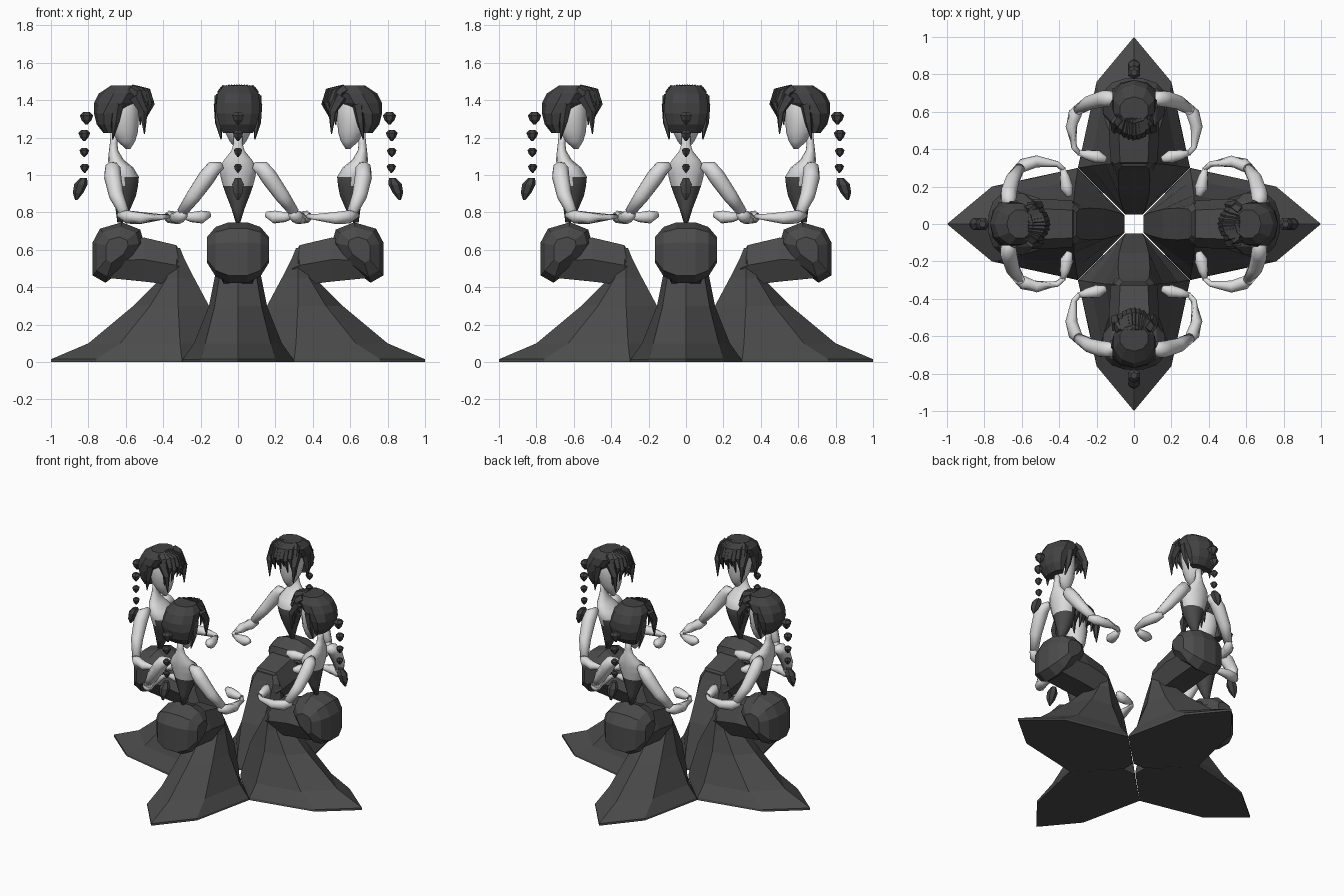
import bpy, bmesh, math
from mathutils import Vector

if "Cube" in bpy.data.objects:
    bpy.data.objects.remove(bpy.data.objects["Cube"])


def material(name, v):
    m = bpy.data.materials.new(name)
    m.diffuse_color = (v, v, v, 1)
    m.use_nodes = True
    m.node_tree.nodes["Principled BSDF"].inputs["Base Color"].default_value = m.diffuse_color
    return m


SKIN = material("pale skin", 0.72)
CLOTH = material("charcoal cloth", 0.07)
HAIR = material("dark hair", 0.055)


def loft(bm, rings):
    """Skin a list of equal-length rings and cap both ends."""
    vr = [[bm.verts.new(p) for p in r] for r in rings]
    n = len(vr[0])
    for a, b in zip(vr, vr[1:]):
        for i in range(n):
            j = (i + 1) % n
            bm.faces.new((a[i], a[j], b[j], b[i]))
    bm.faces.new(vr[0])
    bm.faces.new(vr[-1])


def oval(x0, x1, w, z, n=8):
    """Horizontal ring spanning x0..x1 and -w..w."""
    c, r = (x0 + x1) / 2, (x1 - x0) / 2
    return [(c + r * math.cos(t), w * math.sin(t), z)
            for t in (2 * math.pi * i / n for i in range(n))]


def tube(bm, pts, radii, n=8):
    """Tapered tube through points."""
    P = [Vector(p) for p in pts]
    rings = []
    for i, p in enumerate(P):
        d = (P[min(i + 1, len(P) - 1)] - P[max(i - 1, 0)]).normalized()
        u = d.cross(Vector((1, 0.05, 0.3))).normalized()
        v = d.cross(u)
        rings.append([p + radii[i] * (u * math.cos(t) + v * math.sin(t))
                      for t in (2 * math.pi * k / n for k in range(n))])
    loft(bm, rings)


def part(name, build, mats, smooth=False, rule=None):
    """Build one part of the left figure, then repeat it round the ring."""
    bm = bmesh.new()
    build(bm)
    bmesh.ops.recalc_face_normals(bm, faces=bm.faces)
    for f in bm.faces:
        f.smooth = smooth
        if rule:
            f.material_index = rule(f.calc_center_median())
    me = bpy.data.meshes.new(name)
    bm.to_mesh(me)
    bm.free()
    for m in mats:
        me.materials.append(m)
    for k in range(4):
        o = bpy.data.objects.new(f"{name}_{k + 1}", me)
        o.rotation_euler.z = k * math.pi / 2
        bpy.context.collection.objects.link(o)


# Flared skirt: kite sections (z, tail x, rear side, front side, inner edge)
def skirt(bm):
    rows = [(0.0, -1.0, -.76, .20, -.30, .30, -.05, .045),
            (0.015, -1.0, -.76, .20, -.30, .295, -.05, .045),
            (0.10, -.80, -.63, .175, -.31, .235, -.08, .06),
            (0.30, -.56, -.47, .125, -.32, .155, -.155, .08),
            (0.45, -.41, -.38, .10, -.32, .125, -.235, .085),
            (0.56, -.38, -.37, .09, -.32, .11, -.29, .08),
            (0.61, -.36, -.35, .07, -.33, .08, -.31, .06)]
    loft(bm, [[(t, 0, z), (a, b, z), (c, d, z), (e, f, z),
               (e, -f, z), (c, -d, z), (a, -b, z)]
              for z, t, a, b, c, d, e, f in rows])


# Thighs: one six-sided block from hip to knee
def thighs(bm):
    rows = [(-.70, .45, .64, .13), (-.50, .43, .665, .135),
            (-.33, .41, .625, .125), (-.29, .44, .56, .10)]
    loft(bm, [[(x, w, (a + b) / 2), (x, .6 * w, b), (x, -.6 * w, b),
               (x, -w, (a + b) / 2), (x, -.6 * w, a), (x, .6 * w, a)]
              for x, a, b, w in rows])


# Hips: side profile lofted across the width
def hips(bm):
    prof = [(-.78, .46), (-.78, .64), (-.74, .715), (-.62, .75),
            (-.52, .71), (-.50, .64), (-.56, .53), (-.71, .42)]
    cx, cz = -.65, .61
    loft(bm, [[(cx + s * (x - cx), y, cz + s * (z - cz)) for x, z in prof]
              for y, s in ((-.165, .42), (-.12, .8), (-.05, .98),
                           (.05, .98), (.12, .8), (.165, .42))])


# Torso and thin neck, with the bodice coloured low at the back, high in front
def torso(bm):
    loft(bm, [oval(a, b, w, z, 12) for a, b, w, z in (
        (-.645, -.615, .012, .745), (-.655, -.575, .035, .82),
        (-.665, -.545, .062, .89), (-.672, -.535, .08, .94),
        (-.685, -.53, .093, .99), (-.69, -.56, .10, 1.04),
        (-.695, -.61, .075, 1.08), (-.69, -.64, .035, 1.13),
        (-.685, -.645, .024, 1.17), (-.68, -.64, .022, 1.23))])


# Arms bent at the elbow, hands turned inward
def arms(bm):
    for s in (1, -1):
        tube(bm, [(x, s * y, z) for x, y, z in (
            (-.66, .085, 1.05), (-.67, .13, 1.035), (-.67, .165, .99),
            (-.65, .235, .89), (-.61, .30, .80))],
            (.02, .043, .046, .04, .028))
        tube(bm, [(x, s * y, z) for x, y, z in (
            (-.635, .285, .79), (-.59, .315, .775), (-.52, .335, .77),
            (-.41, .32, .775), (-.375, .29, .78))],
            (.02, .036, .032, .016, .014))
        tube(bm, [(x, s * y, z) for x, y, z in (
            (-.38, .295, .78), (-.37, .25, .775), (-.36, .195, .775),
            (-.345, .15, .79))], (.013, .028, .036, .016))


# Face with a pointed chin
def head(bm):
    loft(bm, [oval(a, b, w, z, 12) for a, b, w, z in (
        (-.60, -.575, .012, 1.14), (-.645, -.55, .045, 1.18),
        (-.68, -.535, .07, 1.23), (-.70, -.53, .085, 1.30),
        (-.70, -.53, .088, 1.37), (-.68, -.56, .07, 1.43))])


# Hair cap, swept fringe and side locks
def hair(bm):
    loft(bm, [oval(a, b, w, z, 10) for a, b, w, z in (
        (-.72, -.65, .085, 1.225), (-.755, -.64, .105, 1.27),
        (-.77, -.62, .12, 1.33), (-.77, -.54, .122, 1.385),
        (-.745, -.51, .115, 1.435), (-.68, -.54, .08, 1.478))])
    for i in range(-4, 5):
        y, drop = i * .021, (.03 if i % 2 else 0)
        back = .0035 * i * i
        tube(bm, [(-.57, .8 * y, 1.455), (-.485 - back, y, 1.44),
                  (-.465 - back, 1.15 * y, 1.38 + drop / 2),
                  (-.495 - back / 2, 1.2 * y, 1.30 - .008 * abs(i) + drop)],
             (.03, .026, .02, .003), 5)
    for s in (1, -1):
        tube(bm, [(-.55, s * .09, 1.42), (-.505, s * .10, 1.34),
                  (-.50, s * .095, 1.22)], (.035, .024, .003), 5)
        tube(bm, [(-.64, s * .10, 1.38), (-.655, s * .103, 1.28),
                  (-.67, s * .09, 1.19)], (.03, .02, .003), 5)


# Braid: separate beads ending in a tassel
def braid(bm):
    for x, z, r in ((-.81, 1.305, .036), (-.822, 1.212, .031),
                    (-.822, 1.122, .026), (-.82, 1.037, .025)):
        loft(bm, [oval(x - r * k, x + r * k, r * k, z + r * h, 6)
                  for h, k in ((-1, .15), (-.3, .75), (.4, 1), (.9, .5))])
    loft(bm, [oval(x - r, x + r, r, z, 6) for x, z, r in (
        (-.865, .865, .006), (-.855, .905, .028),
        (-.84, .95, .036), (-.825, .985, .018))])


part("skirt", skirt, [CLOTH])
part("thighs", thighs, [CLOTH])
part("hips", hips, [CLOTH])
part("torso", torso, [SKIN, CLOTH], True,
     lambda c: int(c.z < .93 + .7 * (c.x + .66)))
part("arms", arms, [SKIN], True)
part("head", head, [SKIN], True)
part("hair", hair, [HAIR])
part("braid", braid, [HAIR])
